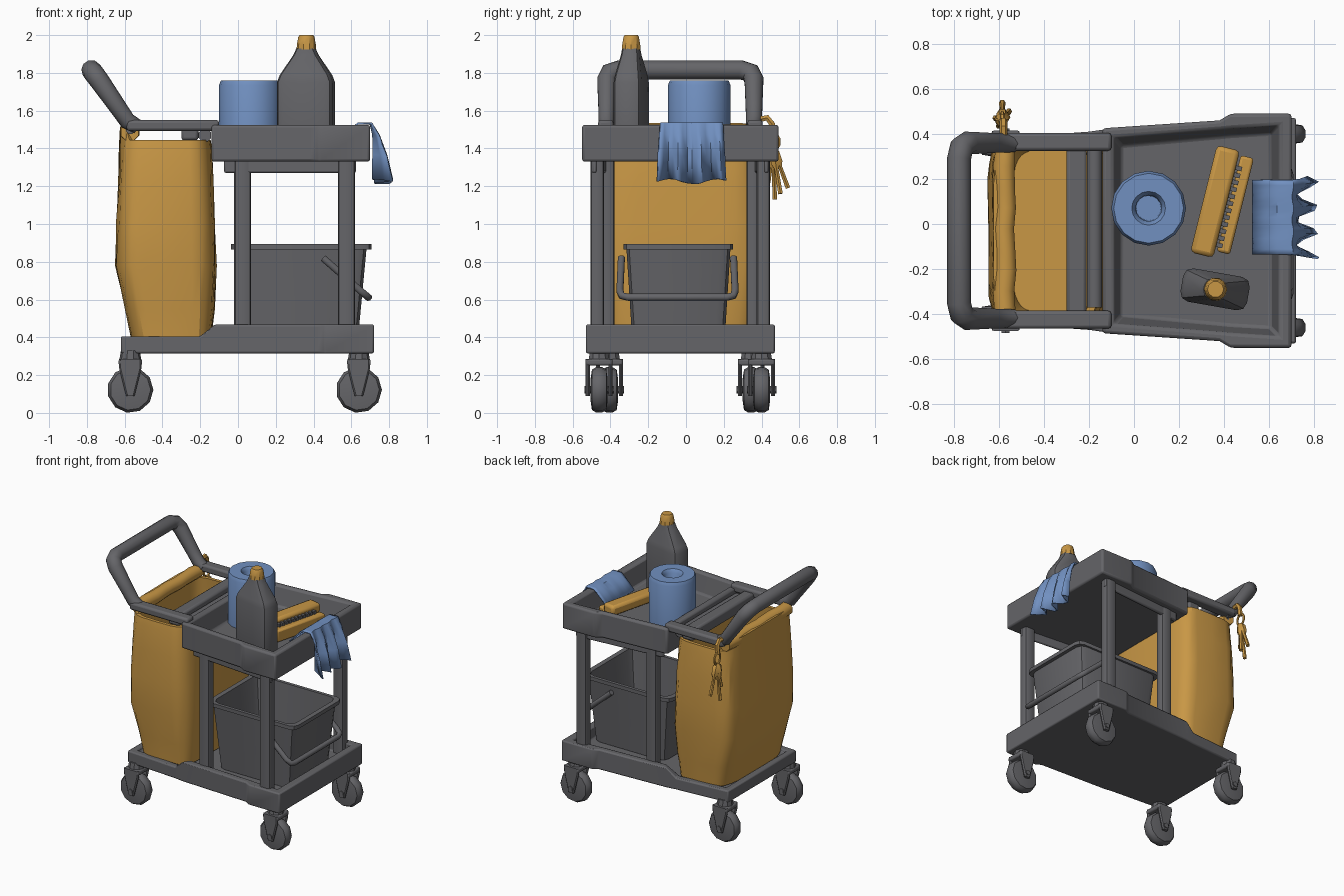
import bpy, bmesh, math, random
from mathutils import Vector, Matrix

if "Cube" in bpy.data.objects:
    bpy.data.objects.remove(bpy.data.objects["Cube"])

random.seed(4)
YC = -0.03  # cart centre line in y


def material(name, rgb):
    m = bpy.data.materials.new(name)
    m.diffuse_color = (*rgb, 1)
    m.use_nodes = True
    m.node_tree.nodes["Principled BSDF"].inputs["Base Color"].default_value = m.diffuse_color
    return m


GREY = material("dark grey plastic", (0.13, 0.13, 0.14))
YELLOW = material("mustard yellow", (0.58, 0.31, 0.06))
BLUE = material("soft blue", (0.165, 0.28, 0.53))


def finish(name, bm, mat, bevel=0, angle=35):
    bmesh.ops.recalc_face_normals(bm, faces=bm.faces)
    me = bpy.data.meshes.new(name)
    bm.to_mesh(me)
    bm.free()
    me.materials.append(mat)
    me.shade_smooth()
    me.set_sharp_from_angle(angle=math.radians(angle))
    ob = bpy.data.objects.new(name, me)
    bpy.context.collection.objects.link(ob)
    if bevel:
        b = ob.modifiers.new("bevel", 'BEVEL')
        b.width, b.segments, b.limit_method = bevel, 2, 'ANGLE'
    return ob


def loft(name, rings, mat, closed=True, caps=True, **kw):
    """Skin a list of equal-length point rings."""
    bm = bmesh.new()
    vs = [[bm.verts.new(p) for p in r] for r in rings]
    n = len(rings[0])
    for a, b in zip(vs, vs[1:]):
        for i in range(n if closed else n - 1):
            j = (i + 1) % n
            bm.faces.new((a[i], a[j], b[j], b[i]))
    if closed and caps:
        bm.faces.new(vs[0])
        bm.faces.new(vs[-1])
    return finish(name, bm, mat, **kw)


def box(name, c, size, mat, rot=0, bevel=0.01):
    bm = bmesh.new()
    M = Matrix.Translation(c) @ Matrix.Rotation(math.radians(rot), 4, 'Z') @ Matrix.Diagonal((*size, 1))
    bmesh.ops.create_cube(bm, size=1, matrix=M)
    return finish(name, bm, mat, bevel=bevel)


def tube(name, path, r, mat, ref=(0, 0, 1), sides=8, **kw):
    P, ref, rings = [Vector(p) for p in path], Vector(ref), []
    rs = r if isinstance(r, list) else [r] * len(P)
    for i, p in enumerate(P):
        t = Vector()
        if i:
            t += (p - P[i - 1]).normalized()
        if i < len(P) - 1:
            t += (P[i + 1] - p).normalized()
        u = t.cross(ref).normalized()
        v = u.cross(t).normalized()
        A = [math.tau * (k + .5) / sides for k in range(sides)]
        rings.append([p + rs[i] * (math.cos(a) * u + math.sin(a) * v) for a in A])
    return loft(name, rings, mat, **kw)


def circle(cx, cy, r, z, n):
    return [(cx + r * math.cos(math.tau * k / n), cy + r * math.sin(math.tau * k / n), z) for k in range(n)]


def rounded(cx, cy, hx, hy, z, c, rot=0, seg=2):
    """Rounded rectangle ring."""
    pts = []
    R = Matrix.Rotation(math.radians(rot), 2)
    for q, (sx, sy) in enumerate(((1, 1), (-1, 1), (-1, -1), (1, -1))):
        for k in range(seg + 1):
            a = math.pi / 2 * (q + k / seg)
            p = R @ Vector((sx * (hx - c) + c * math.cos(a), sy * (hy - c) + c * math.sin(a)))
            pts.append((cx + p.x, cy + p.y, z))
    return pts


def outline(half, z):
    """Mirror (x, half width) pairs about the centre line; z may depend on x."""
    zf = z if callable(z) else (lambda x: z)
    return [(x, YC - h, zf(x)) for x, h in half] + [(x, YC + h, zf(x)) for x, h in reversed(half)]


# base deck, lower at the bag end
deck = [(-.62, .41), (-.2, .44), (-.13, .45), (.42, .475), (.46, .5), (.72, .5)]
deck_in = [(-.57, .36), (-.2, .39), (-.09, .40), (.42, .425), (.46, .43), (.66, .44)]
step = lambda x: .405 if x < -.15 else .468
loft("base_deck", [outline(deck, .315), outline(deck, step), outline(deck_in, step), outline(deck_in, .385)],
     GREY, bevel=.014)

# top tray
tray = [(-.14, .455), (.38, .49), (.43, .52), (.70, .52)]
tray_in = [(-.09, .415), (.38, .45), (.43, .455), (.645, .47)]
tray_floor = [(-.06, .38), (.38, .42), (.43, .425), (.61, .435)]
loft("top_tray", [outline(tray, 1.33), outline(tray, 1.525), outline(tray_in, 1.525), outline(tray_floor, 1.38)],
     GREY, bevel=.014)

for s, side in ((-1, "front"), (1, "back")):
    # posts and the skirt under the tray
    for x, h, end in ((.025, .385, "left"), (.575, .44, "right")):
        y = YC + s * h
        loft(f"{side}_{end}_post", [rounded(x, y, .045, .036, z, .02) for z in (.39, 1.36)], GREY)
    box(f"{side}_tray_skirt", (.275, YC + s * .425, 1.31), (.70, .025, .08), GREY, rot=s * 5)
    # rail carrying the bag
    box(f"{side}_bag_rail", (-.345, YC + s * .395, 1.522), (.49, .08, .058), GREY, bevel=.015)
    # casters
    for x, h, end in ((-.57, .375, "left"), (.64, .43, "right")):
        y = YC + s * h
        prof = [(-.045, .06), (-.038, .108), (-.015, .122), (.015, .122), (.038, .108), (.045, .06)]
        loft(f"{side}_{end}_wheel", [[(x + r * math.cos(math.tau * k / 11), y + d, .122 + r * math.sin(math.tau * k / 11))
             for k in range(11)] for d, r in prof], GREY, angle=40)
        for t in (-1, 1):
            loft(f"{side}_{end}_fork", [rounded(x, y + t * .06, hx, .011, z, .008, seg=1)
                 for hx, z in ((.022, .09), (.035, .14), (.06, .24), (.06, .285))], GREY)
        box(f"{side}_{end}_fork_bridge", (x, y, .268), (.125, .14, .035), GREY)
        loft(f"{side}_{end}_stem", [circle(x, y, r, z, 10) for r, z in ((.06, .27), (.05, .33))], GREY)
        tube(f"{side}_{end}_axle", [(x, y - .078, .122), (x, y + .078, .122)], .02, GREY, sides=6)

# push handle
arm = [(-.53, .385, 1.515), (-.585, .39, 1.545), (-.63, .39, 1.61), (-.735, .39, 1.76), (-.765, .372, 1.80), (-.777, .32, 1.816)]
tube("push_handle", [(x, YC - h, z) for x, h, z in arm] + [(x, YC + h, z) for x, h, z in reversed(arm)],
     [.038, .045, .046, .053, .054, .053] + [.053, .054, .053, .046, .045, .038], GREY, ref=(.83, 0, .55), sides=10, angle=40)

# bag frame cross pieces
box("bag_cross_bar", (-.255, YC, 1.485), (.09, .76, .085), GREY, bevel=.015)
tube("tray_side_roll", [(-.175, -.37, 1.47), (-.175, .33, 1.47)], .036, GREY, angle=50)
tube("bag_front_bar", [(-.57, -.41, 1.50), (-.57, .35, 1.50)], .025, GREY)


# waste bag: open crumpled sack
def bag_ring(x0, x1, hy, z, lift=0, jit=.009):
    cx, hx, pts = (x0 + x1) / 2, (x1 - x0) / 2, []
    for k in range(32):
        a = math.tau * k / 32
        c, s = math.cos(a), math.sin(a)
        px = math.copysign(abs(c) ** .4, c)
        py = math.copysign(abs(s) ** .4, s)
        w = 1 + random.uniform(-jit, jit) * 1.5
        pts.append((cx + hx * px * w, YC + hy * py * w, z + (lift if px < -.85 else 0)))
    return pts


outer = [(-.565, -.14, .385, .395), (-.60, -.125, .40, .55), (-.65, -.115, .43, .78), (-.645, -.12, .435, 1.0),
         (-.635, -.13, .425, 1.22), (-.63, -.14, .41, 1.40)]
rings = [bag_ring(*o) for o in outer] + [bag_ring(-.625, -.145, .405, 1.445, .07, 0)]
rings += [bag_ring(-.60, -.17, .38, 1.445, .07, 0)]
rings += [bag_ring(a + .025, b - .025, h - .025, z + .02, 0, .003) for a, b, h, z in reversed(outer[:5])]
loft("waste_bag", rings, YELLOW, angle=28)

# bag cuff folded over the bar
n = 9
tube("bag_cuff", [(-.575 + random.uniform(-.008, .008), -.39 + .74 * k / (n - 1), 1.488) for k in range(n)],
     [random.uniform(.042, .052) for k in range(n)], YELLOW, angle=50)

# bucket with bail
bx = .335
loft("bucket", [rounded(bx, -.04, hx, hy, z, .05) for hx, hy, z in (
    (.30, .245, .39), (.345, .275, .865), (.372, .29, .865), (.372, .29, .893), (.335, .265, .893), (.29, .235, .42))],
    GREY, angle=30)
bail = [(.45, .297, .82), (.65, .305, .645), (.68, .295, .62), (.69, .26, .612)]
tube("bucket_bail", [(x, -.045 - h, z) for x, h, z in bail] + [(x, -.045 + h, z) for x, h, z in reversed(bail)],
     .02, GREY, ref=(.67, 0, .74), angle=50)

# cleaner bottle and cap
loft("cleaner_bottle", [rounded(.36, -.29, hx, hy, z, c, rot=-10) for hx, hy, z, c in (
    (.145, .07, 1.375, .04), (.15, .075, 1.40, .04), (.15, .075, 1.75, .04), (.135, .07, 1.79, .04),
    (.065, .05, 1.895, .035), (.05, .046, 1.93, .035))], GREY, angle=30)
loft("bottle_cap", [circle(.362, -.29, r, z, 10) for r, z in ((.052, 1.925), (.05, 1.95), (.043, 1.99), (.036, 2.0))], YELLOW)

# paper roll
loft("paper_roll", [circle(.065, .07, r, z, 16) for r, z in (
    (.165, 1.375), (.166, 1.735), (.155, 1.76), (.075, 1.76), (.058, 1.735), (.055, 1.45))], BLUE, angle=40)

# hand brush and dustpan edge
box("brush_handle", (.36, .10, 1.49), (.105, .49, .075), YELLOW, rot=-14, bevel=.02)
box("brush_back", (.45, .085, 1.43), (.06, .44, .09), YELLOW, rot=-14, bevel=.012)
for k in range(12):
    d = -.19 + k * .032
    box("brush_bristles", (.425 + d * .242, .09 + d * .97, 1.475), (.03, .02, .045), GREY, rot=-14, bevel=0)

# cleaning cloth draped over the tray edge
prof = [(.525, 1.43, .0), (.59, 1.50, .005), (.635, 1.537, .0), (.705, 1.537, .004), (.735, 1.47, .015),
        (.755, 1.36, .035), (.77, 1.225, .052)]
cloth = []
for x, z, amp in prof:
    row = []
    for k in range(15):
        t = k / 14
        row.append((x + amp * math.cos(t * 6.5 * math.pi), -.135 + .33 * t + (t - .4) * amp * .6,
                    z + .25 * amp * math.sin(t * 9)))
    cloth.append(row)
ob = loft("cleaning_cloth", cloth, BLUE, closed=False, angle=40)
ob.modifiers.new("thickness", 'SOLIDIFY').thickness = .01

# key bunch on the back rail
tube("key_hook", [(-.58, .37, 1.55), (-.58, .43, 1.562), (-.58, .455, 1.53), (-.585, .455, 1.47)], .018, YELLOW, ref=(1, 0, 0), sides=6)
tube("key_ring", [(-.585, .46 + .035 * math.sin(math.tau * k / 10), 1.435 + .045 * math.cos(math.tau * k / 10))
     for k in range(11)], .009, YELLOW, ref=(1, 0, 0), sides=6)
for x, y, z in ((-.615, .47, 1.13), (-.585, .54, 1.19), (-.555, .50, 1.16), (-.60, .435, 1.22)):
    a, b = Vector((-.585, .462, 1.40)), Vector((x, y, z))
    tube("key", [a.lerp(b, t) for t in (0, .12, .35, .45, 1)], [.012, .028, .026, .012, .014], YELLOW, ref=(1, 0, 0), sides=6)
